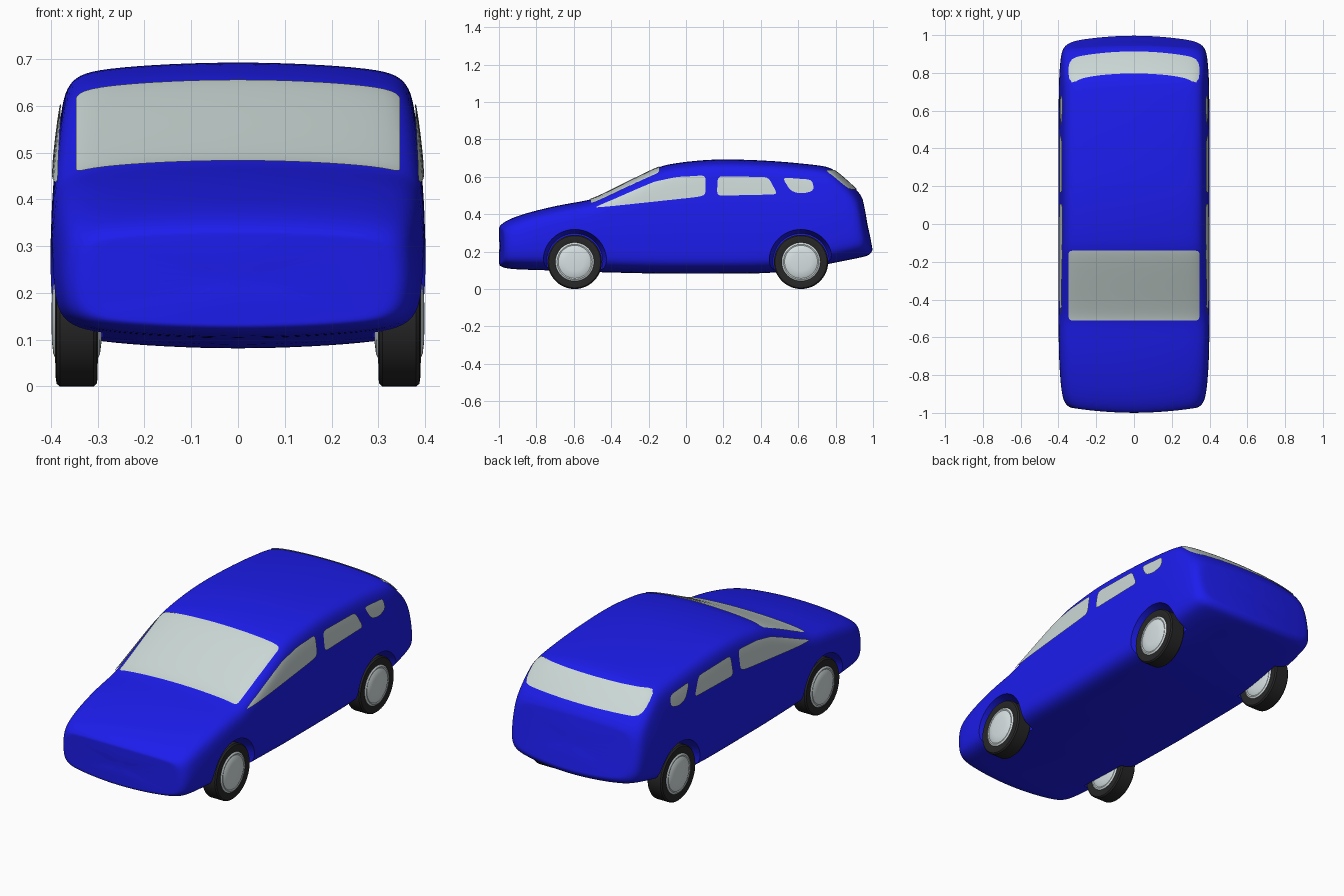
import bpy, bmesh, math
from mathutils import Vector, Matrix

if "Cube" in bpy.data.objects:
    bpy.data.objects.remove(bpy.data.objects["Cube"])


def material(name, rgb):
    m = bpy.data.materials.new(name)
    m.diffuse_color = (*rgb, 1)
    m.use_nodes = True
    m.node_tree.nodes["Principled BSDF"].inputs["Base Color"].default_value = m.diffuse_color
    return m


BLUE = material("blue_paint", (0.012, 0.012, 0.85))
GLASS = material("glass", (0.60, 0.69, 0.67))
RUBBER = material("rubber", (0.02, 0.02, 0.02))
SILVER = material("silver", (0.68, 0.75, 0.76))


def add_object(name, bm, mat=None):
    me = bpy.data.meshes.new(name)
    bm.to_mesh(me)
    bm.free()
    ob = bpy.data.objects.new(name, me)
    bpy.context.collection.objects.link(ob)
    if mat:
        me.materials.append(mat)
    return ob


def smooth(ob, angle=35):
    bpy.ops.object.select_all(action='DESELECT')
    ob.select_set(True)
    bpy.context.view_layer.objects.active = ob
    bpy.ops.object.shade_smooth_by_angle(angle=math.radians(angle))


def bake(ob):
    dg = bpy.context.evaluated_depsgraph_get()
    ob.data = bpy.data.meshes.new_from_object(ob.evaluated_get(dg))
    ob.modifiers.clear()


# Body stations: top y, top z, bottom y, bottom z, half width
STATIONS = [
    (-1.0, .335, -1.0, .125, .345), (-.975, .36, -.975, .11, .372),
    (-.91, .39, -.91, .103, .385), (-.8, .422, -.8, .10, .394),
    (-.65, .456, -.65, .095, .400), (-.52, .474, -.52, .09, .402),
    (-.46, .499, -.46, .088, .402), (-.3, .579, -.3, .084, .402),
    (-.17, .643, -.17, .081, .402), (-.11, .666, -.11, .08, .402),
    (0, .682, 0, .08, .402), (.15, .696, .15, .08, .402),
    (.32, .693, .32, .08, .402), (.5, .684, .5, .085, .402),
    (.66, .668, .68, .115, .400), (.755, .657, .80, .14, .398),
    (.795, .637, .88, .155, .394), (.875, .568, .95, .17, .388),
    (.925, .52, .985, .18, .376), (.945, .485, 1.0, .205, .35)]
# Cross-section corners: fraction of half width, drop from the top / rise from the bottom
TOP = [(0, 0), (.4, .004), (.75, .014), (.9, .027), (.965, .055), (.99, .10)]
BOTTOM = [(.995, .11), (.975, .06), (.9, .03), (.75, .016), (.4, .005), (0, 0)]


def ring(bm, st, scale=1):
    yt, zt, yb, zb, hw = st
    h = zt - zb
    k = min(1, h / .3)
    half = [(f, d * k / h) for f, d in TOP] + [(1, .5)]
    half += [(f, 1 - d * k / h) for f, d in BOTTOM]
    pts = half + [(-f, t) for f, t in half[-2:0:-1]]
    verts = []
    for f, t in pts:
        t = .5 + (t - .5) * scale
        y, z = yt + (yb - yt) * t, zt + (zb - zt) * t
        lean = 1 - .055 * max(0, min(1, (z - .42) / .2))
        x = f * hw * scale * lean
        bow = max(0, (abs(y) - .7) / .3) * .03 * (x / .35) ** 2
        verts.append(bm.verts.new((x, y - math.copysign(bow, y), z)))
    return verts


bm = bmesh.new()
rings = [ring(bm, STATIONS[0], s) for s in (.35, .7, .92)]
rings += [ring(bm, s) for s in STATIONS]
rings += [ring(bm, STATIONS[-1], s) for s in (.92, .7, .35)]
for a, b in zip(rings, rings[1:]):
    for i in range(len(a)):
        j = (i + 1) % len(a)
        bm.faces.new((a[i], a[j], b[j], b[i]))
bm.faces.new(rings[0])
bm.faces.new(rings[-1][::-1])
bmesh.ops.recalc_face_normals(bm, faces=bm.faces)
body = add_object("body", bm, BLUE)
body.modifiers.new("smooth", 'SUBSURF').levels = 2
bake(body)


# Windows: patches of the body surface trimmed to a rounded convex outline
def rounded(pts, r):
    out = []
    for i, p in enumerate(pts):
        p = Vector(p)
        a, b = Vector(pts[i - 1]) - p, Vector(pts[(i + 1) % len(pts)]) - p
        a = p + a.normalized() * min(r, a.length * .45)
        b = p + b.normalized() * min(r, b.length * .45)
        for t in (0, .33, .67, 1):
            out.append(a * (1 - t) ** 2 + p * 2 * t * (1 - t) + b * t * t)
    return out


def window(name, outline, axes, facing, r, lift, mirror=False):
    bm = bmesh.new()
    bm.from_mesh(body.data)
    facing = Vector(facing)
    bmesh.ops.delete(bm, geom=[f for f in bm.faces if f.normal.dot(facing) < .15],
                     context='FACES')
    pts = rounded(outline, r)
    centre = sum(pts, Vector((0, 0))) / len(pts)
    for p, q in zip(pts, pts[1:] + pts[:1]):
        e = q - p
        if e.length < 1e-5:
            continue
        n = Vector((e.y, -e.x))
        if n.dot(centre - p) > 0:
            n = -n
        co, no = Vector((0, 0, 0)), Vector((0, 0, 0))
        for k, ax in enumerate(axes):
            co[ax], no[ax] = p[k], n[k]
        bmesh.ops.bisect_plane(bm, geom=bm.verts[:] + bm.edges[:] + bm.faces[:], dist=1e-6,
                               plane_co=co, plane_no=no.normalized(), clear_outer=True)
    bm.normal_update()
    for v, n in [(v, v.normal.copy()) for v in bm.verts]:
        v.co += n * lift
    ob = add_object(name, bm)
    ob.data.materials.clear()
    ob.data.materials.append(GLASS)
    if mirror:
        ob.modifiers.new("mirror", 'MIRROR')
    smooth(ob, 60)


window("windshield", [(-.345, -.51), (.345, -.51), (.345, -.14), (-.345, -.14)],
       (0, 1), (0, 0, 1), .02, .004)
window("rear_window", [(-.345, .53), (.345, .53), (.345, .632), (-.345, .632)],
       (0, 2), (0, 1, 0), .04, .004)
SIDE = {
    "front_side_window": [(-.49, .432), (.05, .49), (.105, .50), (.105, .607),
                          (-.05, .597), (-.17, .572)],
    "middle_side_window": [(.165, .498), (.49, .505), (.44, .597), (.17, .602)],
    "rear_side_window": [(.56, .522), (.62, .508), (.685, .525), (.675, .583), (.515, .595)]}
for name, outline in SIDE.items():
    window(name, outline, (1, 2), (1, 0, 0), .025, .006, True)

# Wheel arches
AXLES = {"front": -.595, "rear": .615}
bm = bmesh.new()
for y in AXLES.values():
    for s in (-1, 1):
        m = Matrix.Translation((s * .36, y, .147)) @ Matrix.Rotation(s * math.pi / 2, 4, 'Y')
        bmesh.ops.create_cone(bm, cap_ends=True, segments=48, radius1=.15, radius2=.178,
                              depth=.14, matrix=m)
cutter = add_object("arch_cutter", bm)
cut = body.modifiers.new("arches", 'BOOLEAN')
cut.object, cut.operation = cutter, 'DIFFERENCE'
bake(body)
bpy.data.objects.remove(cutter)
body.data.materials.clear()
body.data.materials.append(BLUE)
smooth(body)


# Wheels: lathed around the x axis, profile is (radius, x offset)
def lathe(name, profile, y, mat, closed):
    bm = bmesh.new()
    vs = [bm.verts.new((x, 0, r)) for r, x in profile]
    es = [bm.edges.new(p) for p in zip(vs, vs[1:])]
    if closed:
        es.append(bm.edges.new((vs[-1], vs[0])))
    bmesh.ops.spin(bm, geom=vs + es, cent=(0, 0, 0), axis=(1, 0, 0),
                   angle=math.tau, steps=48, use_duplicate=False)
    bmesh.ops.remove_doubles(bm, verts=bm.verts, dist=1e-5)
    bmesh.ops.recalc_face_normals(bm, faces=bm.faces)
    bmesh.ops.translate(bm, verts=bm.verts, vec=(.345, y, .145))
    ob = add_object(name, bm, mat)
    ob.modifiers.new("mirror", 'MIRROR')
    smooth(ob)


TYRE = [(.10, -.04), (.125, -.045), (.139, -.043), (.145, -.036),
        (.145, .036), (.139, .043), (.125, .045), (.10, .04)]
HUB = [(0, .054), (.05, .053), (.075, .05), (.088, .044), (.094, .046), (.103, .041)]
HUB = HUB + [(r, -x) for r, x in HUB[::-1]]
for end, y in AXLES.items():
    lathe(end + "_tyre", TYRE, y, RUBBER, True)
    lathe(end + "_hub", HUB, y, SILVER, False)
